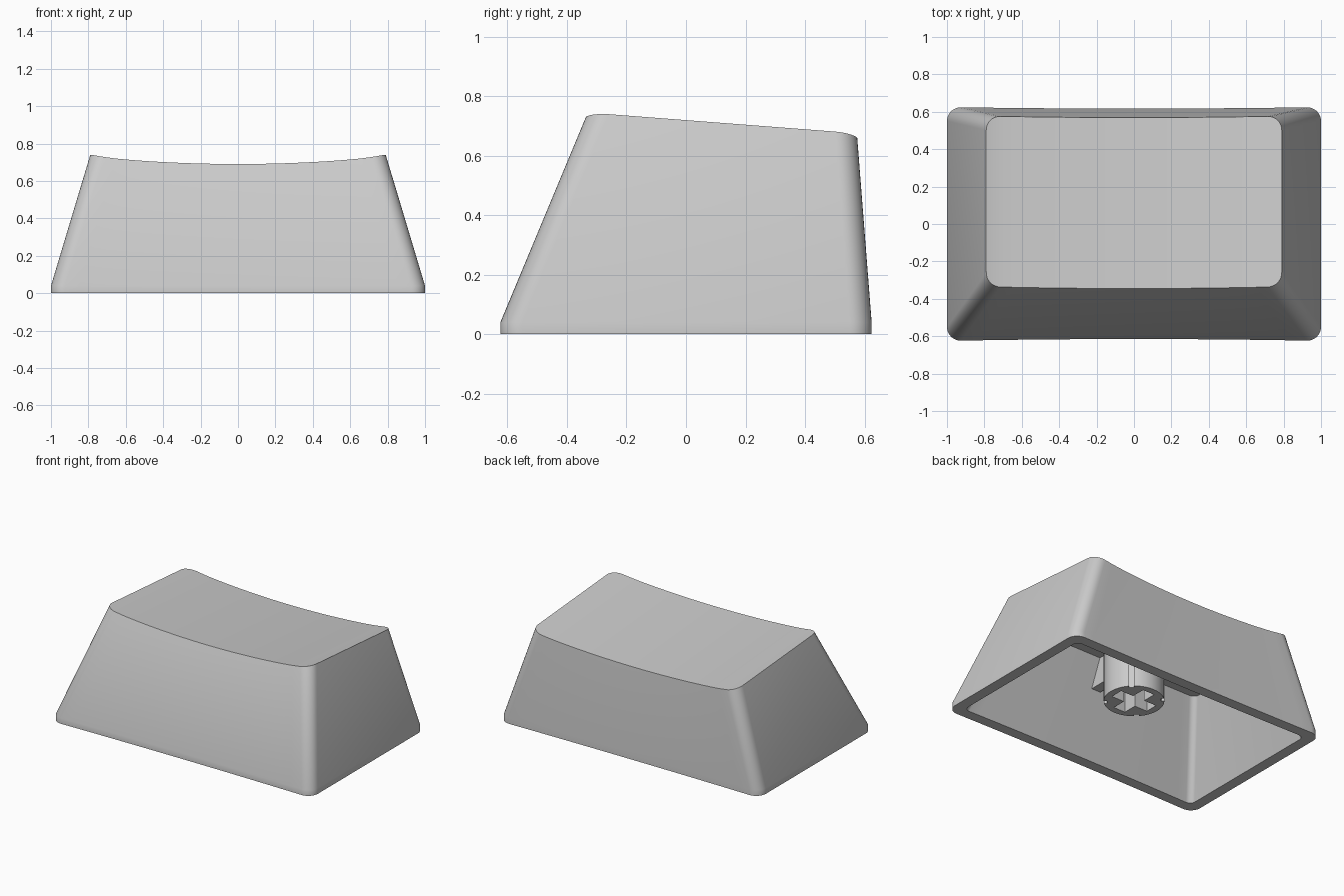
import bpy
import bmesh
from math import cos, sin, pi, radians
from mathutils import Matrix, Vector

cube = bpy.data.objects.get("Cube")
if cube:
    bpy.data.objects.remove(cube, do_unlink=True)

grey = bpy.data.materials.new("light grey plastic")
grey.use_nodes = True
colour = (0.6, 0.6, 0.6, 1)
grey.diffuse_color = colour
grey.node_tree.nodes["Principled BSDF"].inputs["Base Color"].default_value = colour


def add_object(name, bm):
    bmesh.ops.recalc_face_normals(bm, faces=bm.faces)
    mesh = bpy.data.meshes.new(name)
    bm.to_mesh(mesh)
    bm.free()
    mesh.materials.append(grey)
    obj = bpy.data.objects.new(name, mesh)
    bpy.context.collection.objects.link(obj)
    return obj


def select_only(obj):
    bpy.ops.object.select_all(action="DESELECT")
    obj.select_set(True)
    bpy.context.view_layer.objects.active = obj


def rounded_ring(bm, half_x, y_front, y_back, r, height, bow=(0, 0)):
    """Rounded rectangle whose front and back rows share their x positions."""
    arc, span = 8, 24
    cols = [(-half_x + r - r * cos(a), r - r * sin(a))
            for a in (pi / 2 * i / arc for i in range(arc + 1))]
    straight = half_x - r
    cols += [(-straight + 2 * straight * i / span, 0) for i in range(1, span)]
    cols += [(-x, inset) for x, inset in reversed(cols[:arc + 1])]
    rows = []
    for y_edge, sign, b in ((y_front, 1, bow[0]), (y_back, -1, bow[1])):
        row = []
        for x, inset in cols:
            y = y_edge + sign * inset + b * (1 - (x / half_x) ** 2)
            row.append(bm.verts.new((x, y, height(x, y))))
        rows.append(row)
    return rows


def loop(rows):
    return rows[0] + rows[1][::-1]


def bridge(bm, a, b):
    a, b = loop(a), loop(b)
    for i in range(len(a)):
        j = (i + 1) % len(a)
        bm.faces.new((a[i], a[j], b[j], b[i]))


def cap(bm, rows):
    front, back = rows
    for i in range(len(front) - 1):
        bm.faces.new((front[i], front[i + 1], back[i + 1], back[i]))


def dish(x, y):
    u = abs(x) / 0.79
    return 0.664 + 0.042 * u ** 2 + 0.013 * u ** 12 - 0.077 * y


def roof(x, y):
    return 0.565 - 0.077 * y


# Hollow tapered shell with a scooped top
bm = bmesh.new()
base_bow = (0.01, -0.008)
rings = [
    rounded_ring(bm, 0.925, -0.55, 0.55, 0.04, lambda x, y: 0, base_bow),
    rounded_ring(bm, 1.0, -0.625, 0.625, 0.075, lambda x, y: 0, base_bow),
    rounded_ring(bm, 1.0, -0.625, 0.625, 0.075, lambda x, y: 0.04, base_bow),
    rounded_ring(bm, 0.79, -0.335, 0.577, 0.075, dish, (-0.01, -0.008)),
]
inner_top = rounded_ring(bm, 0.735, -0.29, 0.51, 0.04, roof)
for lower, upper in zip(rings, rings[1:]):
    bridge(bm, lower, upper)
bridge(bm, rings[0], inner_top)
cap(bm, rings[-1])
cap(bm, inner_top)
shell = add_object("keycap_shell", bm)
select_only(shell)
bpy.ops.object.shade_smooth_by_angle(angle=radians(30))


def add_box(bm, size, centre, turn=0):
    matrix = (Matrix.Rotation(turn, 4, "Z") @ Matrix.Translation(centre)
              @ Matrix.Diagonal((*size, 1)))
    bmesh.ops.create_cube(bm, size=1, matrix=matrix)


def cut(target, cutter):
    mod = target.modifiers.new("cut", "BOOLEAN")
    mod.operation = "DIFFERENCE"
    mod.solver = "EXACT"
    mod.object = cutter
    select_only(target)
    bpy.ops.object.modifier_apply(modifier=mod.name)
    bpy.data.objects.remove(cutter, do_unlink=True)


# Round mounting stem
bm = bmesh.new()
bmesh.ops.create_cone(bm, cap_ends=True, segments=48, radius1=0.19, radius2=0.19,
                      depth=0.45, matrix=Matrix.Translation((0, 0, 0.385)))
stem = add_object("mounting_stem", bm)

# Cross socket and four shallow side grooves cut from the stem
for turn in (0, pi / 2):
    bm = bmesh.new()
    add_box(bm, (0.285, 0.09, 0.5), (0, 0, 0.25), turn)
    cut(stem, add_object("socket_cutter", bm))
for i in range(4):
    bm = bmesh.new()
    add_box(bm, (0.04, 0.03, 1), (0.19, 0, 0.4), pi / 4 + i * pi / 2)
    cut(stem, add_object("groove_cutter", bm))
select_only(stem)
bpy.ops.object.shade_smooth_by_angle(angle=radians(30))

# Ribs from the stem to the front and back walls
for name, y_low, y_high, y_stem in (("front_rib", -0.4, -0.3, -0.17),
                                    ("back_rib", 0.54, 0.52, 0.17)):
    bm = bmesh.new()
    outline = ((y_low, 0.4), (y_stem, 0.4), (y_stem, 0.6), (y_high, 0.6))
    face = bm.faces.new([bm.verts.new((-0.035, y, z)) for y, z in outline])
    side = bmesh.ops.extrude_face_region(bm, geom=[face])["geom"]
    bmesh.ops.translate(bm, vec=Vector((0.07, 0, 0)),
                        verts=[v for v in side if isinstance(v, bmesh.types.BMVert)])
    add_object(name, bm)
